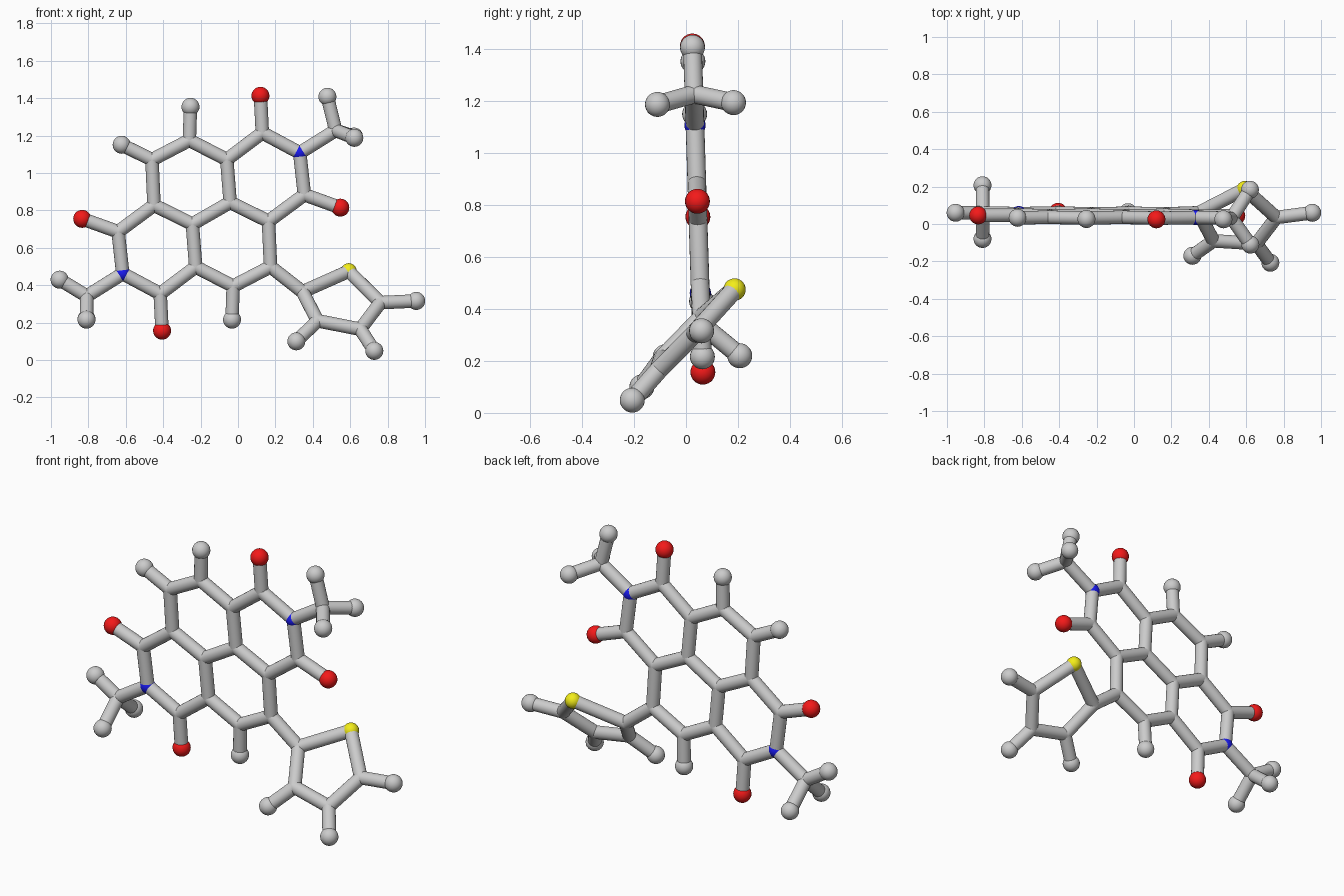
import bpy, bmesh
from mathutils import Vector, Matrix

if "Cube" in bpy.data.objects:
    bpy.data.objects.remove(bpy.data.objects["Cube"])

BOND_R = 0.036
RADIUS = {"C": BOND_R, "H": 0.048, "O": 0.048, "N": 0.041, "S": 0.043}
COLOUR = {"O": (0.9, 0.01, 0.01, 1), "N": (0.01, 0.01, 0.85, 1), "S": (0.9, 0.85, 0.01, 1)}

# half of the flat core (x, z); the other half is a half-turn about its centre
half_core = [
    ("O", 0.12, 1.413), ("C", 0.13, 1.215), ("N", 0.33, 1.108), ("C", 0.355, 0.884),
    ("O", 0.547, 0.815), ("C", 0.163, 0.742), ("C", -0.042, 0.843), ("C", -0.06, 1.072),
    ("C", -0.26, 1.175), ("H", -0.254, 1.354), ("C", -0.46, 1.071), ("C", 0.522, 1.228),
]
CX, CZ = -0.143, 0.785


def core_point(x, z):
    return Vector((x, 0.07 - 0.032 * z, z))


atoms = []
for e, x, z in half_core:
    atoms.append((e, core_point(x, z)))
    atoms.append((e, core_point(2 * CX - x, 2 * CZ - z)))
atoms.append(("H", core_point(-0.622, 1.151)))

# end hydrogens of the two side groups, and the tilted five-sided ring
for e, x, y, z in [
    ("H", 0.478, 0.025, 1.408), ("H", 0.622, -0.11, 1.188), ("H", 0.62, 0.183, 1.195),
    ("H", -0.954, 0.06, 0.43), ("H", -0.81, 0.207, 0.22), ("H", -0.81, -0.08, 0.216),
    ("C", 0.345, 0.06, 0.365), ("S", 0.592, 0.187, 0.475), ("C", 0.761, 0.035, 0.307),
    ("C", 0.654, -0.105, 0.165), ("C", 0.425, -0.09, 0.21),
    ("H", 0.953, 0.06, 0.316), ("H", 0.729, -0.207, 0.049), ("H", 0.312, -0.17, 0.10),
]:
    atoms.append((e, Vector((x, y, z))))


# the half-turn places a core carbon where the five-sided ring attaches
def bonded(a, b):
    kinds = a[0] + b[0]
    limit = 0.33 if "S" in kinds else 0.275
    return kinds != "HH" and (a[1] - b[1]).length < limit


def finish(bm, name, colour=None):
    me = bpy.data.meshes.new(name)
    for f in bm.faces:
        f.smooth = True
    for e in bm.edges:
        if len(e.link_faces) < 2:
            e.smooth = False
    bm.to_mesh(me)
    bm.free()
    ob = bpy.data.objects.new(name, me)
    bpy.context.collection.objects.link(ob)
    if colour:
        mat = bpy.data.materials.new(name + "_colour")
        mat.diffuse_color = colour
        mat.use_nodes = True
        mat.node_tree.nodes["Principled BSDF"].inputs["Base Color"].default_value = mat.diffuse_color
        me.materials.append(mat)


# connecting rods
bm = bmesh.new()
for i, a in enumerate(atoms):
    for b in atoms[i + 1:]:
        if bonded(a, b):
            d = b[1] - a[1]
            m = Matrix.Translation((a[1] + b[1]) / 2) @ d.to_track_quat("Z", "Y").to_matrix().to_4x4()
            bmesh.ops.create_cone(bm, cap_ends=False, segments=20, radius1=BOND_R,
                                  radius2=BOND_R, depth=d.length, matrix=m)
finish(bm, "connecting_rods")

# balls, one object per kind
names = {"C": "rod_joints", "H": "grey_end_balls", "O": "red_balls",
         "N": "blue_joints", "S": "yellow_ball"}
for kind, name in names.items():
    bm = bmesh.new()
    for e, p in atoms:
        if e == kind:
            bmesh.ops.create_uvsphere(bm, u_segments=24, v_segments=14, radius=RADIUS[kind],
                                      matrix=Matrix.Translation(p))
    finish(bm, name, COLOUR.get(kind))
